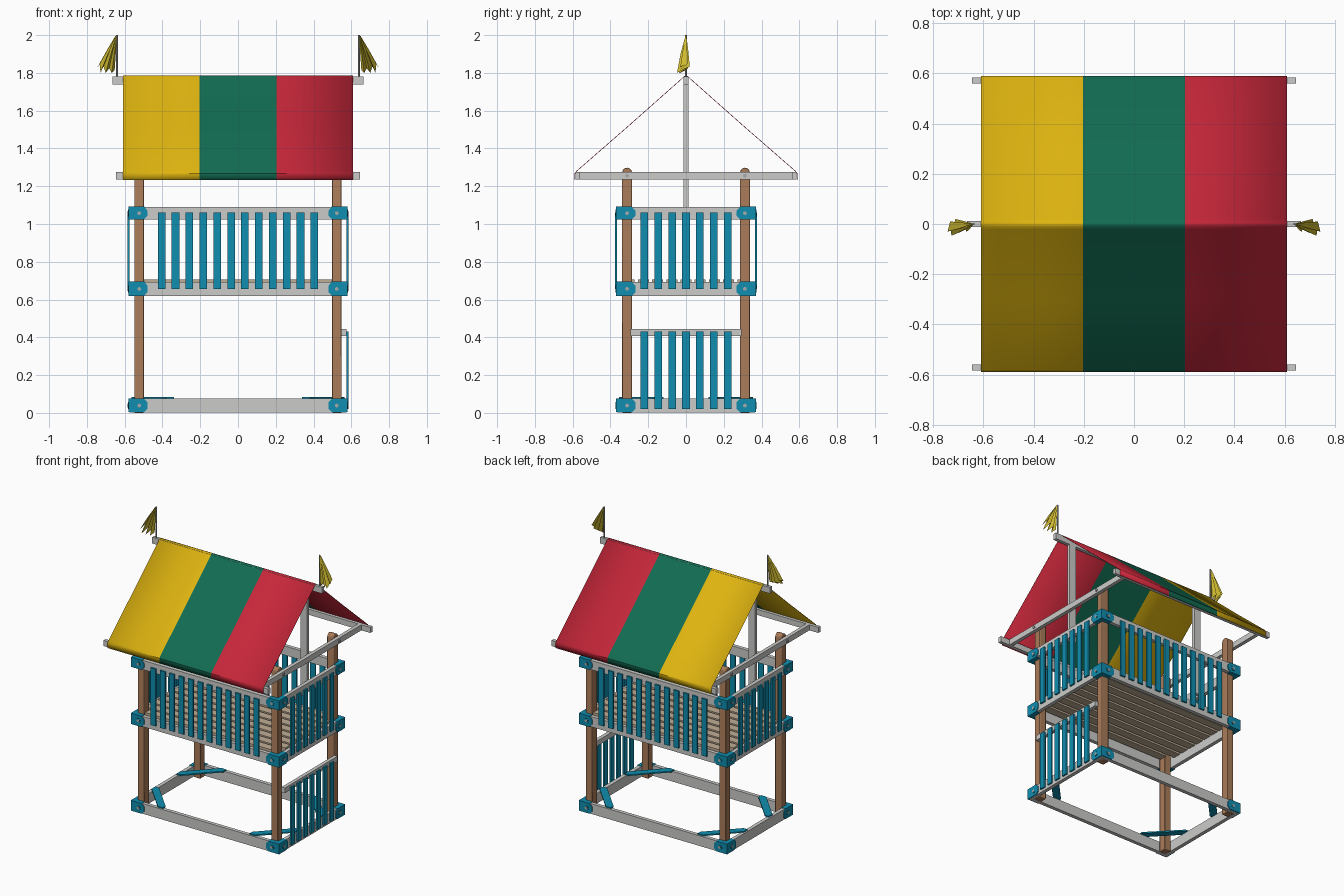
import bpy, bmesh, math
from mathutils import Vector, Matrix

if "Cube" in bpy.data.objects:
    bpy.data.objects.remove(bpy.data.objects["Cube"])


def mat(name, rgb):
    m = bpy.data.materials.new(name)
    m.diffuse_color = (*rgb, 1)
    m.use_nodes = True
    m.node_tree.nodes["Principled BSDF"].inputs["Base Color"].default_value = m.diffuse_color
    return m


GREY = mat("light grey timber", (0.60, 0.60, 0.59))
WOOD = mat("brown wood", (0.40, 0.20, 0.10))
DECK = mat("tan deck", (0.53, 0.42, 0.30))
BLUE = mat("blue plastic", (0.005, 0.27, 0.43))
YELLOW = mat("yellow cloth", (0.74, 0.46, 0.005))
GREEN = mat("green cloth", (0.006, 0.15, 0.085))
RED = mat("red cloth", (0.57, 0.02, 0.042))
FLAG = mat("flag yellow", (0.63, 0.50, 0.03))
STEEL = mat("steel", (0.40, 0.40, 0.40))


def finish(bm, name, mats, bevel=0, smooth=False, recalc=True):
    if recalc:
        bmesh.ops.recalc_face_normals(bm, faces=bm.faces)
    me = bpy.data.meshes.new(name)
    bm.to_mesh(me)
    bm.free()
    ob = bpy.data.objects.new(name, me)
    bpy.context.collection.objects.link(ob)
    for m in mats:
        me.materials.append(m)
    if bevel:
        b = ob.modifiers.new("bevel", 'BEVEL')
        b.width, b.segments, b.limit_method = bevel, 2, 'ANGLE'
    if smooth:
        bpy.context.view_layer.objects.active = ob
        ob.select_set(True)
        bpy.ops.object.shade_smooth_by_angle(angle=math.radians(35))
        ob.select_set(False)
    return ob


def box(bm, x0, x1, y0, y1, z0, z1):
    m = Matrix.Translation(((x0 + x1) / 2, (y0 + y1) / 2, (z0 + z1) / 2))
    m = m @ Matrix.Diagonal((abs(x1 - x0), abs(y1 - y0), abs(z1 - z0), 1))
    bmesh.ops.create_cube(bm, size=1, matrix=m)


def prism(bm, pts, vec):
    f = bm.faces.new([bm.verts.new(p) for p in pts])
    g = bmesh.ops.extrude_face_region(bm, geom=[f])
    bmesh.ops.translate(bm, vec=vec, verts=[v for v in g['geom'] if isinstance(v, bmesh.types.BMVert)])


def disc(bm, pos, axis, r, depth, n=12):
    q = Vector((0, 0, 1)).rotation_difference(Vector(axis)).to_matrix().to_4x4()
    bmesh.ops.create_cone(bm, cap_ends=True, segments=n, radius1=r, radius2=r, depth=depth,
                          matrix=Matrix.Translation(pos) @ q)


SIGNS = [(sx, sy) for sx in (-1, 1) for sy in (-1, 1)]
LEVELS = [(0.003, 0.075), (0.62, 0.693), (1.025, 1.09)]
PX, PY, H = 0.523, 0.312, 0.026      # post centre and half width
OX, OY = PX + H + 0.026, PY + H + 0.026  # outer faces of the frames

# Four posts with rounded tops
bm = bmesh.new()
for sx, sy in SIGNS:
    prof = [(-H, 0), (H, 0)] + [(H * math.cos(a * math.pi / 8), 1.272 + H * math.sin(a * math.pi / 8)) for a in range(9)]
    prism(bm, [(sx * PX - H, sy * PY + y, z) for y, z in prof], (2 * H, 0, 0))
finish(bm, "posts", [WOOD], bevel=0.004, smooth=True)

# Three rectangular beam frames
for i, (z0, z1) in enumerate(LEVELS):
    bm = bmesh.new()
    for s in (-1, 1):
        box(bm, -OX, OX, s * (PY + H), s * OY, z0, z1)
        box(bm, s * (PX + H), s * OX, -PY - H, PY + H, z0, z1)
    finish(bm, ("ground_frame", "deck_frame", "top_rail_frame")[i], [GREY])

# Corner brackets wrapping each frame corner, with bolts
bm, bolts = bmesh.new(), bmesh.new()
for z0, z1 in LEVELS:
    z0, z1 = z0 + 0.001, z1 - 0.001
    zc, t = (z0 + z1) / 2, 0.006
    for sx, sy in SIGNS:
        # plan distance from corner, height
        plate = [(0, z0), (0.085, z0), (0.102, z0 + 0.018), (0.102, z1 - 0.018), (0.085, z1), (0, z1)]
        prism(bm, [(sx * (OX + t - d), sy * OY, z) for d, z in plate], (0, sy * t, 0))
        prism(bm, [(sx * OX, sy * (OY + t - d), z) for d, z in plate], (sx * t, 0, 0))
        # thin gussets above and below the corner
        for z in (z0 - 0.003 if z0 > 0.1 else z0, z1):
            prism(bm, [(sx * (OX + t - a), sy * (OY + t - b), z) for a, b in
                       [(0, 0), (0.085, 0), (0.085, 0.033), (0.033, 0.085), (0, 0.085)]], (0, 0, 0.003))
        disc(bolts, (sx * PX, sy * (OY + t), zc), (0, 1, 0), 0.010, 0.008)
        disc(bolts, (sx * (OX + t), sy * PY, zc), (1, 0, 0), 0.010, 0.008)
        disc(bm, (sx * PX, sy * (OY + t), zc), (0, 1, 0), 0.018, 0.004)
        disc(bm, (sx * (OX + t), sy * PY, zc), (1, 0, 0), 0.018, 0.004)
finish(bm, "corner_brackets", [BLUE])
for sx, sy in SIGNS:
    disc(bolts, (sx * (OX + 0.002), sy * PY, 1.255), (1, 0, 0), 0.010, 0.008)
finish(bolts, "bolts", [STEEL])

# Flat diagonal braces on the ground frame
bm = bmesh.new()
for sx, sy in SIGNS:
    prism(bm, [(sx * x, sy * y, 0.074) for x, y in
               [(0.565, 0.16), (0.565, 0.12), (0.535, 0.12), (0.34, 0.325), (0.34, 0.355), (0.38, 0.355)]], (0, 0, 0.009))
finish(bm, "ground_braces", [BLUE])

# Railing slats on all four sides
P, W, T = 0.0735, 0.02, 0.011
bm = bmesh.new()
for s in (-1, 1):
    for i in range(12):
        c = (i - 5.5) * P
        box(bm, c - W, c + W, s * OY, s * (OY + T), 0.655, 1.06)
    for i in range(7):
        c = (i - 3) * P
        box(bm, s * OX, s * (OX + T), c - W, c + W, 0.655, 1.06)
finish(bm, "railing_slats", [BLUE])

# Lower panel on the right side only
bm = bmesh.new()
for i in range(7):
    c = (i - 3) * P
    box(bm, OX, OX + T, c - W, c + W, 0.02, 0.43)
finish(bm, "lower_panel_slats", [BLUE])
bm = bmesh.new()
box(bm, PX + H, OX, -0.295, 0.295, 0.408, 0.445)
finish(bm, "lower_panel_rail", [GREY])

# Deck boards
bm = bmesh.new()
n, span = 9, 2 * (PY + H)
for i in range(n):
    c = -span / 2 + (i + 0.5) * span / n
    edge = i in (0, n - 1)
    x = PX - H if edge else PX + H
    box(bm, -x, x, c - 0.029, c + 0.029, 0.68, 0.706)
finish(bm, "deck_boards", [DECK])

# Roof timbers: ridge, eaves, cross rails and king posts
bm = bmesh.new()
box(bm, -0.665, 0.665, -0.012, 0.012, 1.738, 1.782)
for s in (-1, 1):
    box(bm, -0.645, 0.645, s * 0.56, s * 0.584, 1.235, 1.275)
    box(bm, s * (PX + H), s * OX, -0.56, 0.56, 1.235, 1.275)
    box(bm, s * (PX - H), s * (PX + H), -0.012, 0.012, 1.028, 1.738)
finish(bm, "roof_timbers", [GREY])

# Striped cloth roof draped over ridge and eaves
half = [(0.588, 1.232), (0.588, 1.268), (0.580, 1.279), (0.30, 1.523), (0.02, 1.771), (0.008, 1.783)]
prof = [(-y, z) for y, z in half] + [(0, 1.785)] + half[::-1]
xs = (-0.61, -0.203, 0.203, 0.61)
bm = bmesh.new()
rows = [[bm.verts.new((x, y, z)) for y, z in prof] for x in xs]
for i in range(3):
    for j in range(len(prof) - 1):
        f = bm.faces.new((rows[i][j], rows[i + 1][j], rows[i + 1][j + 1], rows[i][j + 1]))
        f.material_index = i
roof = finish(bm, "cloth_roof", [YELLOW, GREEN, RED], smooth=True, recalc=False)
sol = roof.modifiers.new("thickness", 'SOLIDIFY')
sol.thickness, sol.offset = 0.003, 0

# Flag poles and folded flags at both ridge ends
bm = bmesh.new()
for s in (-1, 1):
    disc(bm, (s * 0.64, 0, 1.885), (0, 0, 1), 0.005, 0.23)
finish(bm, "flag_poles", [STEEL], smooth=True)
hem = [(0.655, 0.000, 1.815), (0.668, -0.030, 1.800), (0.682, 0.012, 1.825), (0.700, -0.034, 1.800),
       (0.712, 0.020, 1.835), (0.728, -0.045, 1.802), (0.733, 0.010, 1.850), (0.743, -0.030, 1.832)]
for s, name in ((-1, "left_flag"), (1, "right_flag")):
    bm = bmesh.new()
    top = [bm.verts.new((s * (0.640 + 0.0015 * i), 0.002 * (-1) ** i, 2.0 - 0.001 * i)) for i in range(8)]
    mid = [bm.verts.new((s * (0.640 + 0.55 * (x - 0.640)), y * 0.6, 2.0 + 0.5 * (z - 2.0))) for x, y, z in hem]
    low = [bm.verts.new((s * x, y, z)) for x, y, z in hem]
    for a, b in ((top, mid), (mid, low)):
        for i in range(7):
            bm.faces.new((a[i], a[i + 1], b[i + 1], b[i]))
    ob = finish(bm, name, [FLAG])
    sol = ob.modifiers.new("thickness", 'SOLIDIFY')
    sol.thickness = 0.002
